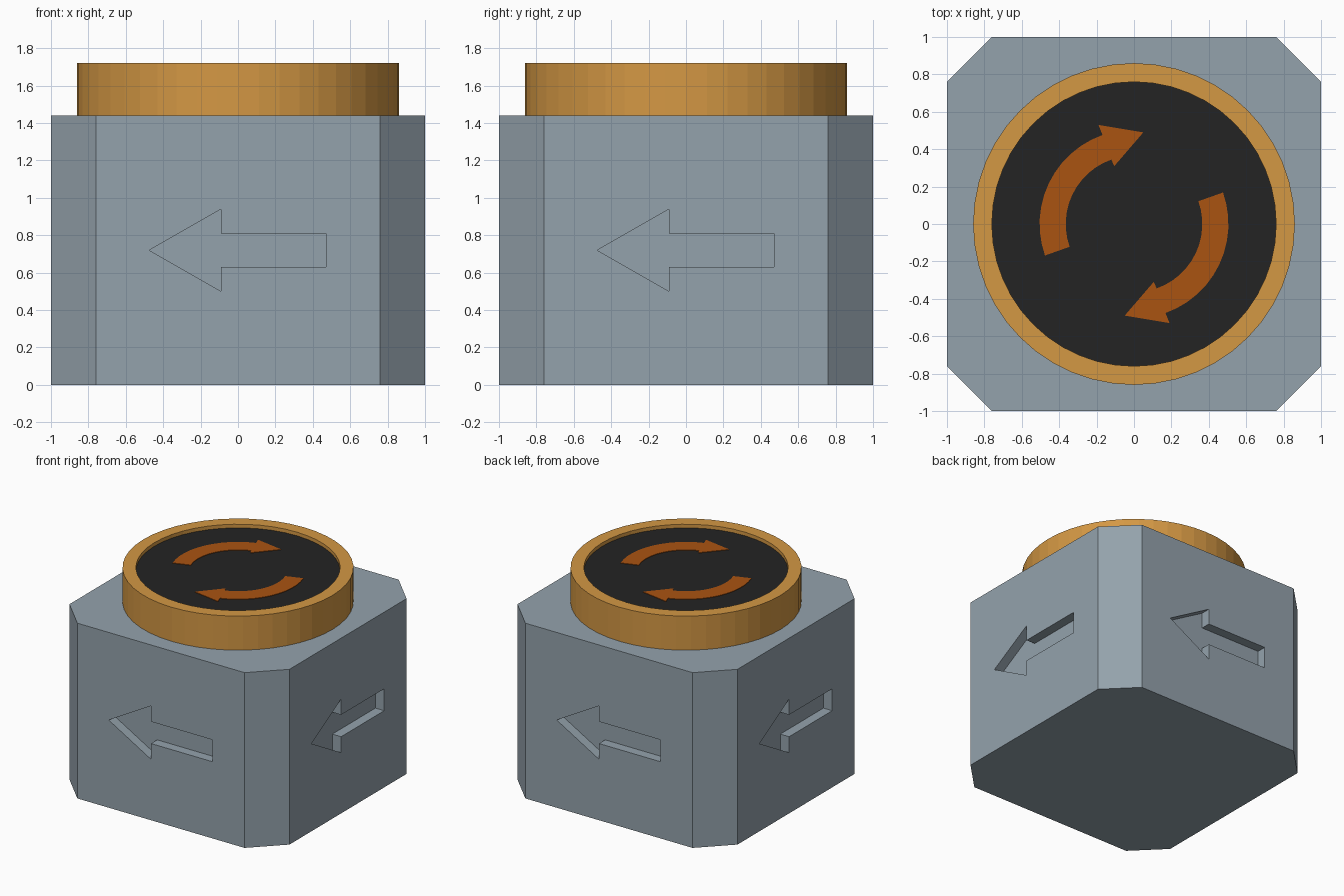
import bpy, bmesh, math
from mathutils import Matrix, Vector

if "Cube" in bpy.data.objects:
    bpy.data.objects.remove(bpy.data.objects["Cube"])


def material(name, rgb):
    lin = [(c / 255 / 12.92) if c < 10 else ((c / 255 + 0.055) / 1.055) ** 2.4 for c in rgb]
    m = bpy.data.materials.new(name)
    m.diffuse_color = (*lin, 1)
    m.use_nodes = True
    m.node_tree.nodes["Principled BSDF"].inputs["Base Color"].default_value = m.diffuse_color
    return m


STEEL = material("blue grey", (148, 162, 172))
GOLD = material("gold", (212, 152, 68))
BLACK = material("near black", (35, 35, 35))
RUST = material("burnt orange", (170, 83, 17))


def prism(bm, points, depth):
    """Extrude a closed 3D outline along the vector depth."""
    base = bm.faces.new([bm.verts.new(p) for p in points])
    out = bmesh.ops.extrude_face_region(bm, geom=[base], use_keep_orig=True)
    new = [v for v in out["geom"] if isinstance(v, bmesh.types.BMVert)]
    bmesh.ops.translate(bm, verts=new, vec=depth)


def finish(bm, name, mat):
    bmesh.ops.recalc_face_normals(bm, faces=bm.faces)
    me = bpy.data.meshes.new(name)
    bm.to_mesh(me)
    bm.free()
    me.materials.append(mat)
    ob = bpy.data.objects.new(name, me)
    bpy.context.collection.objects.link(ob)
    return ob


def polar(r, deg, z):
    a = math.radians(deg)
    return Vector((r * math.cos(a), r * math.sin(a), z))


# Body: square block with chamfered upright corners
bm = bmesh.new()
c = 0.76
prism(bm, [(1, -c, 0), (1, c, 0), (c, 1, 0), (-c, 1, 0),
           (-1, c, 0), (-1, -c, 0), (-c, -1, 0), (c, -1, 0)], (0, 0, 1.44))
body = finish(bm, "body", STEEL)

# Arrow recesses, one on each side
ARROW = [(-0.475, 0.72), (-0.09, 0.5), (-0.09, 0.63), (0.47, 0.63),
         (0.47, 0.81), (-0.09, 0.81), (-0.09, 0.94)]
bm = bmesh.new()
for k in range(4):
    rot = Matrix.Rotation(k * math.pi / 2, 3, "Z")
    prism(bm, [rot @ Vector((x, -1.1, z)) for x, z in ARROW], rot @ Vector((0, 0.18, 0)))
cutter = finish(bm, "arrow_cutter", STEEL)
cutter.hide_render = True
mod = body.modifiers.new("arrow recesses", "BOOLEAN")
mod.operation, mod.solver, mod.object = "DIFFERENCE", "EXACT", cutter
bpy.context.view_layer.objects.active = body
bpy.ops.object.modifier_apply(modifier=mod.name)
bpy.data.objects.remove(cutter)

# Raised ring: rectangular section swept round
SIDES = 48
bm = bmesh.new()
section = [(0.76, 1.44), (0.86, 1.44), (0.86, 1.72), (0.76, 1.72)]
loops = [[bm.verts.new(polar(r, 360 * i / SIDES, z)) for r, z in section] for i in range(SIDES)]
for i in range(SIDES):
    a, b = loops[i], loops[(i + 1) % SIDES]
    for j in range(4):
        n = (j + 1) % 4
        bm.faces.new((a[j], b[j], b[n], a[n]))
finish(bm, "ring", GOLD)

# Dark panel sunk inside the ring
TOP = 1.69
bm = bmesh.new()
prism(bm, [polar(0.76, 360 * i / SIDES, 1.44) for i in range(SIDES)], (0, 0, TOP - 1.44))
finish(bm, "panel", BLACK)

# Two curved arrows chasing each other on the panel
for k, name in enumerate(("left_curved_arrow", "right_curved_arrow")):
    turn = 180 * k
    angles = [199.5 - 90 * i / 12 for i in range(13)]
    outline = [polar(0.505, a + turn, TOP) for a in angles]
    head = [(-0.19, 0.53), (0.05, 0.49), (-0.105, 0.31)]
    outline += [Matrix.Rotation(math.pi * k, 3, "Z") @ Vector((x, y, TOP)) for x, y in head]
    outline += [polar(0.365, a + turn, TOP) for a in reversed(angles)]
    bm = bmesh.new()
    prism(bm, outline, (0, 0, 0.004))
    finish(bm, name, RUST)
